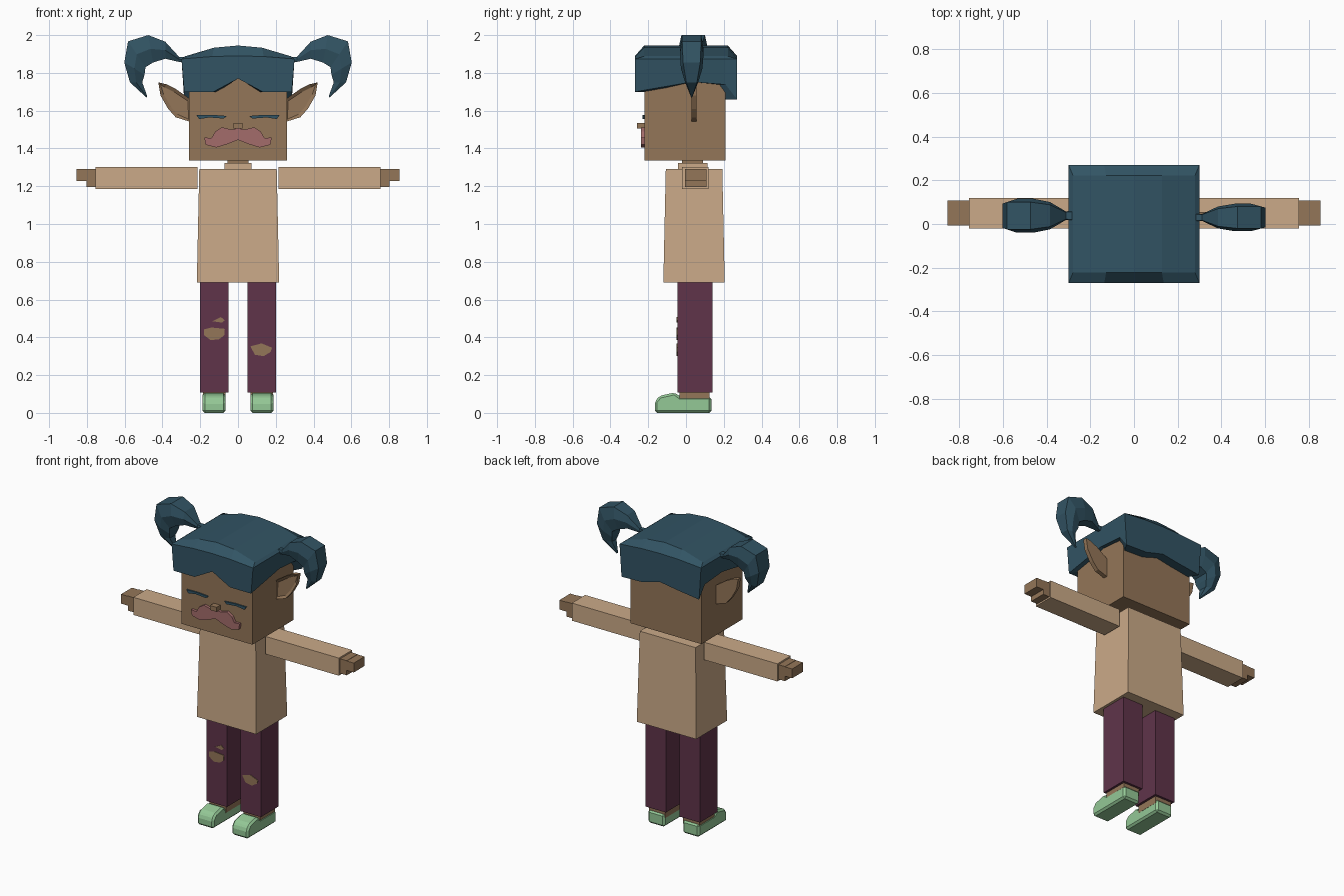
import bpy, bmesh
from mathutils import Vector

if "Cube" in bpy.data.objects:
    bpy.data.objects.remove(bpy.data.objects["Cube"])


def material(name, r, g, b):
    lin = [(c / 255 / 12.92) if c < 11 else ((c / 255 + 0.055) / 1.055) ** 2.4 for c in (r, g, b)]
    m = bpy.data.materials.new(name)
    m.use_nodes = True
    m.diffuse_color = (*lin, 1)
    m.node_tree.nodes["Principled BSDF"].inputs["Base Color"].default_value = (*lin, 1)
    return m


SKIN = material("brown skin", 148, 118, 88)
SHIRT = material("tan cloth", 203, 170, 136)
HAIR = material("teal hair", 50, 84, 100)
PANTS = material("plum cloth", 96, 52, 74)
PINK = material("dusty pink", 164, 108, 107)
SHOE = material("mint green", 148, 200, 150)


def finish(name, bm, mat):
    bmesh.ops.recalc_face_normals(bm, faces=bm.faces)
    me = bpy.data.meshes.new(name)
    bm.to_mesh(me)
    bm.free()
    me.materials.append(mat)
    ob = bpy.data.objects.new(name, me)
    bpy.context.collection.objects.link(ob)
    return ob


def box(name, x, y, z, mat, flare=0):
    """Box from ranges; flare widens the bottom."""
    bm = bmesh.new()
    bmesh.ops.create_cube(bm, size=1)
    for v in bm.verts:
        low = v.co.z < 0
        f = flare if low else 0
        v.co = (x[v.co.x > 0] + (f if v.co.x > 0 else -f),
                y[v.co.y > 0] + (f if v.co.y > 0 else -f), z[not low])
    return finish(name, bm, mat)


def prism(name, pts, axis, a, b, mat, inset=0, depth=0):
    """Outline extruded along an axis, with an optional recessed first face."""
    bm = bmesh.new()
    put = (lambda p, q: (q, *p)) if axis == "x" else (lambda p, q: (p[0], q, p[1]))
    front = bm.faces.new([bm.verts.new(put(p, a)) for p in pts])
    ext = bmesh.ops.extrude_face_region(bm, geom=[front], use_keep_orig=True)
    step = Vector(put((0, 0), b - a))
    for v in ext["geom"]:
        if isinstance(v, bmesh.types.BMVert):
            v.co += step
    bmesh.ops.recalc_face_normals(bm, faces=bm.faces)
    if inset:
        bmesh.ops.inset_region(bm, faces=[front], thickness=inset)
        for v in front.verts:
            v.co += step.normalized() * depth
    return finish(name, bm, mat)


def flip(pts, s):
    return [(s * x, z) for x, z in pts]


# Torso, neck and head
box("shirt", (-.205, .205), (-.107, .192), (.69, 1.29), SHIRT, flare=.013)
box("collar", (-.072, .072), (-.043, .115), (1.28, 1.322), SHIRT)
box("neck", (-.055, .055), (-.02, .09), (1.3, 1.35), SKIN)
box("head", (-.26, .26), (-.22, .21), (1.335, 1.85), SKIN)
box("nose", (-.024, .024), (-.26, -.21), (1.505, 1.535), SKIN)

# Moustache outline, half then mirrored
half = [(0, 1.507), (.035, 1.5), (.085, 1.512), (.12, 1.49), (.14, 1.455), (.178, 1.458),
        (.172, 1.42), (.115, 1.405), (.05, 1.425), (0, 1.445)]
prism("moustache", half + flip(half[-2:0:-1], -1), "y", -.238, -.21, PINK)

EAR = [(.25, 1.66), (.33, 1.715), (.38, 1.74), (.422, 1.75), (.41, 1.68),
       (.37, 1.61), (.33, 1.565), (.25, 1.54)]
EYE = [(.06, 1.572), (.14, 1.578), (.22, 1.576), (.205, 1.556), (.15, 1.564), (.075, 1.558)]
SOLE = [(-.165, 0), (-.165, .06), (-.14, .09), (-.06, .108), (-.03, .085), (.135, .085), (.135, 0)]

# Paired parts
for side, s in (("left", 1), ("right", -1)):
    def span(a, b):
        return sorted((s * a, s * b))

    box(side + "_sleeve", span(.215, .755), (-.02, .12), (1.185, 1.302), SHIRT)
    box(side + "_palm", span(.75, .803), (-.006, .108), (1.195, 1.292), SKIN)
    box(side + "_fingers", span(.8, .855), (-.006, .108), (1.228, 1.29), SKIN)
    box(side + "_trouser_leg", span(.05, .2), (-.045, .14), (.107, .7), PANTS)
    box(side + "_ankle", span(.065, .185), (-.035, .125), (.06, .115), SKIN)
    prism(side + "_ear", flip(EAR, s), "y", .028, .056, SKIN, inset=.018, depth=.012)
    prism(side + "_closed_eye", flip(EYE, s), "y", -.229, -.22, HAIR)
    shoe = prism(side + "_shoe", SOLE, "x", s * .066, s * .188, SHOE)
    bev = shoe.modifiers.new("soft_edges", "BEVEL")
    bev.width = .012
    bev.segments = 1

# Torn patches on the trousers
prism("upper_tear", [(-.135, .485), (-.09, .507), (-.07, .49), (-.085, .478)], "y", -.049, -.044, SKIN)
prism("right_knee_tear", [(-.18, .442), (-.14, .452), (-.07, .445), (-.072, .412), (-.1, .39),
                          (-.145, .385), (-.18, .412)], "y", -.049, -.044, SKIN)
prism("left_knee_tear", [(.065, .352), (.125, .368), (.18, .345), (.172, .322), (.135, .3),
                         (.09, .308)], "y", -.049, -.044, SKIN)

# Hair cap: rim, ridge and top loops around the head
xs = (-.285, -.13, 0, .13, .285)
rim = [(x, -.27, 1.77 if x == 0 else 1.7) for x in xs]
rim += [(.285, .03, 1.752), (.285, .21, 1.738)]
rim += [(x, .27, z) for x, z in zip(reversed(xs), (1.66, 1.665, 1.7, 1.68, 1.66))]
rim += [(-.285, .21, 1.738), (-.285, .03, 1.752)]
bm = bmesh.new()
inner = [bm.verts.new((x * .85, y * .73, z)) for x, y, z in rim]
lower = [bm.verts.new(p) for p in rim]
ridge = [bm.verts.new((x * 1.05, y, 1.89 - .2 * x * x)) for x, y, z in rim]
top = [bm.verts.new((x * .98, y * .82, 1.945 - .7 * x * x)) for x, y, z in rim]
n = len(rim)
for a, b in ((inner, lower), (lower, ridge), (ridge, top)):
    for i in range(n):
        j = (i + 1) % n
        bm.faces.new((a[i], a[j], b[j], b[i]))
for i in range(1, 3):
    bm.faces.new((top[i], top[i + 1], top[10 - i], top[11 - i]))
bm.faces.new(top[3:9])
bm.faces.new(top[10:] + top[:2])
finish("hair_cap", bm, HAIR)

# Pigtails: hexagonal sections from outer to inner point, with relative width
SECTIONS = [((.28, 1.885), (.28, 1.855), .3), ((.312, 1.885), (.312, 1.858), .25),
            ((.385, 1.965), (.385, 1.875), .8), ((.475, 2), (.45, 1.855), 1),
            ((.582, 1.967), (.49, 1.83), 1), ((.602, 1.855), (.495, 1.79), .9),
            ((.572, 1.75), (.507, 1.75), .55), ((.485, 1.67), (.48, 1.675), .05)]
for side, s, w, cy in (("left", 1, .063, .03), ("right", -1, .078, .038)):
    bm = bmesh.new()
    loops = []
    for o, i, k in SECTIONS:
        mid = ((o[0] + i[0]) / 2, (o[1] + i[1]) / 2)
        ring = [(o, -.8), (o, .8), (mid, 1), (i, .7), (i, -.7), (mid, -1)]
        loops.append([bm.verts.new((s * p[0], cy + h * w * k, p[1])) for p, h in ring])
    for a, b in zip(loops, loops[1:]):
        for i in range(6):
            j = (i + 1) % 6
            bm.faces.new((a[i], a[j], b[j], b[i]))
    bm.faces.new(loops[0])
    bm.faces.new(loops[-1])
    finish(side + "_pigtail", bm, HAIR)
